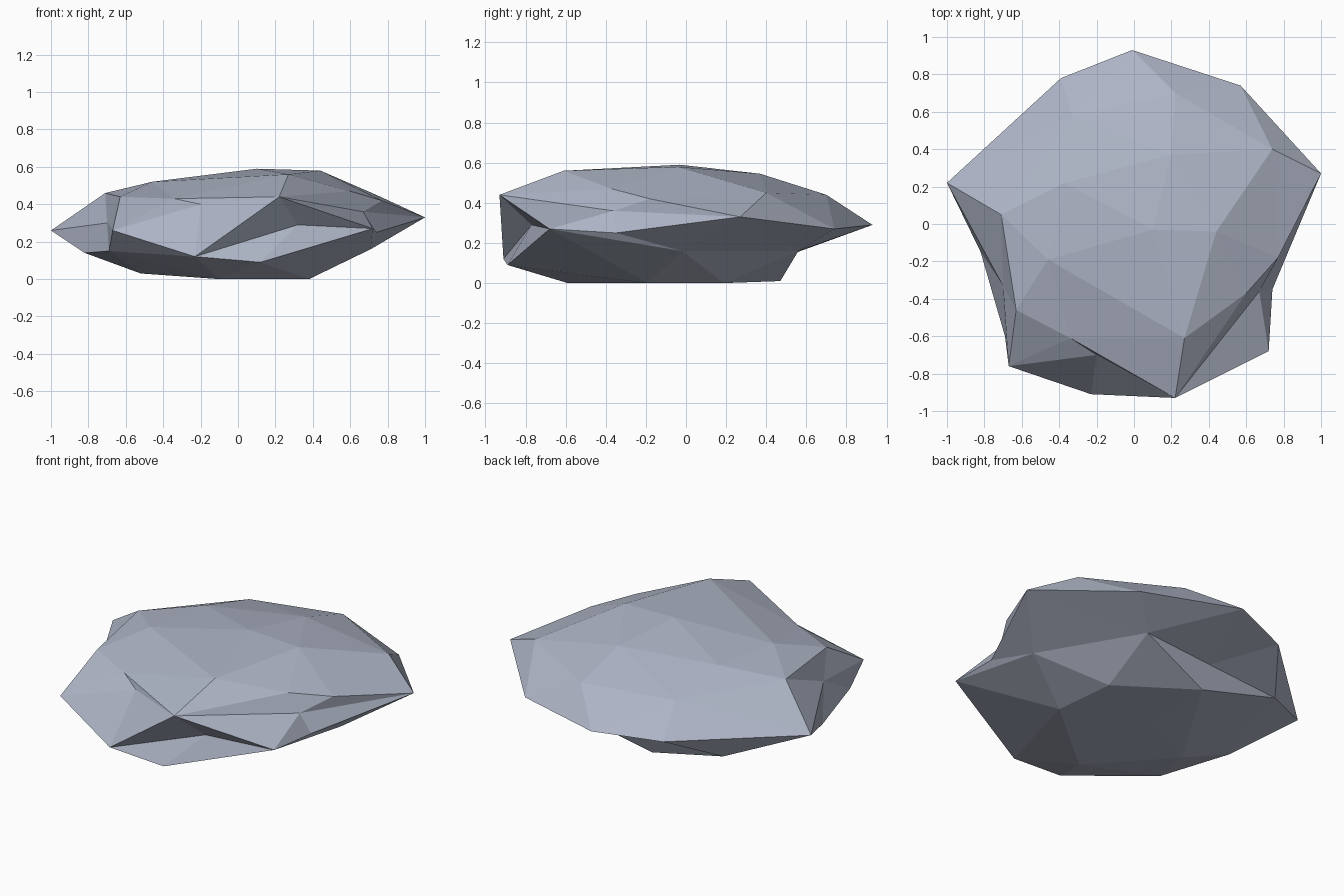
import bpy, bmesh
from mathutils import Vector

if "Cube" in bpy.data.objects:
    bpy.data.objects.remove(bpy.data.objects["Cube"])

# Corner points of the stone: rim, top, underside
OUTER = [
    (-1, .22, .26), (-.39, .78, .27), (-.01, .93, .29), (.57, .74, .27),
    (1, .27, .33), (.74, .4, .45), (.77, -.18, .42), (.74, -.35, .25),
    (.72, -.68, .27), (.22, -.93, .44), (-.23, -.91, .12), (.12, -.89, .09),
    (-.67, -.76, .26), (-.82, -.15, .14), (-.6, .5, .13), (-.69, -.6, .15),
    (-.71, .05, .46), (-.63, -.46, .44), (-.46, -.19, .52), (.1, -.03, .59),
    (.44, -.04, .58), (.27, -.61, .56), (.22, .7, .44), (.2, .37, .545),
    (-.37, .22, .52), (-.33, .58, .43),
    (.34, .19, 0), (-.1, .47, .01), (.38, -.19, 0), (.71, -.02, .16),
    (-.52, -.2, .03), (-.1, -.59, 0), (-.1, 0, 0),
]
# Dents: front pockets, side nicks, undercut at the back, and crease points
DENTS = [
    (.32, -.77, .29), (-.2, -.7, .4), (-.34, -.61, .43), (-.7, -.33, .3),
    (.6, -.37, .47), (.37, .56, .16),
    (-.1, .53, .145), (.67, -.36, .36), (-.06, -.77, .435),
]
CENTRE = Vector((0, 0, .28))


def inflate(p, dent):
    """Swell a corner to a near-sphere so one hull can connect every corner."""
    d = Vector(p) - CENTRE
    d.z *= 3
    return d.normalized() * (1.0 if dent else d.length ** .5)


# Connect the corners on the inflated shape, then put them back in place
bm = bmesh.new()
home = {}
for pts, dent in ((OUTER, False), (DENTS, True)):
    for p in pts:
        home[bm.verts.new(inflate(p, dent))] = Vector(p)
bmesh.ops.convex_hull(bm, input=list(bm.verts))
bmesh.ops.recalc_face_normals(bm, faces=list(bm.faces))
for v in list(bm.verts):
    v.co = home[v]
loose = [v for v in bm.verts if not v.link_faces]
for v in loose:
    bm.verts.remove(v)

mesh = bpy.data.meshes.new("flat_rock")
bm.to_mesh(mesh)
bm.free()
rock = bpy.data.objects.new("flat_rock", mesh)
bpy.context.collection.objects.link(rock)

# Blue-grey stone
stone = bpy.data.materials.new("stone")
stone.diffuse_color = (.42, .46, .56, 1)
stone.use_nodes = True
stone.node_tree.nodes["Principled BSDF"].inputs["Base Color"].default_value = stone.diffuse_color
mesh.materials.append(stone)
